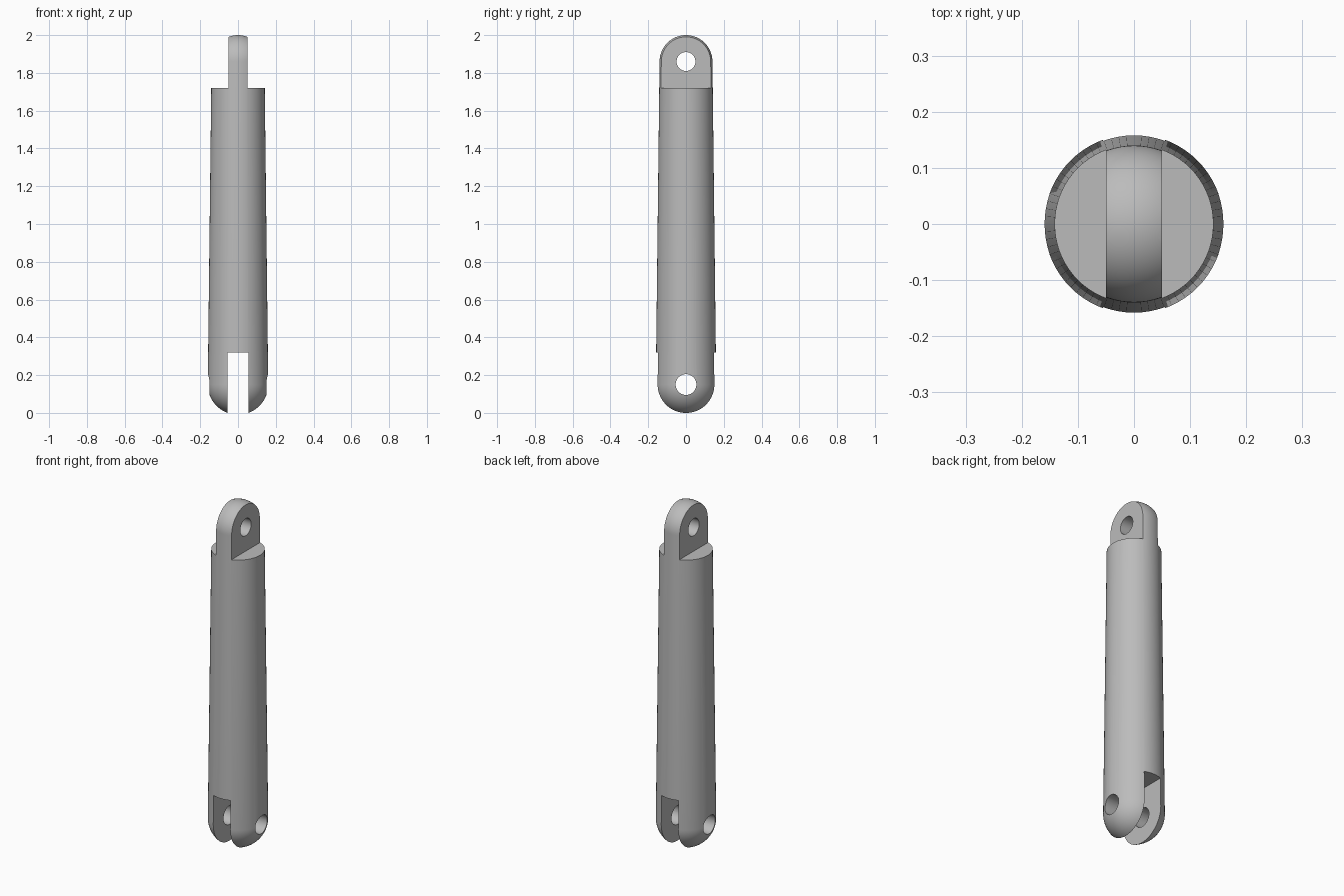
import bpy, bmesh, math
from mathutils import Matrix, Vector

if "Cube" in bpy.data.objects:
    bpy.data.objects.remove(bpy.data.objects["Cube"])

# Main sizes
SEGMENTS = 72
LOW_Z, LOW_R = 0.15, 0.16
HIGH_Z, HIGH_R = 1.86, 0.14
SHOULDER_Z, SLOT_TOP = 1.72, 0.32
TONGUE_HALF, SLOT_HALF = 0.05, 0.055

grey = bpy.data.materials.new("plain grey")
grey.use_nodes = True
colour = (0.5, 0.5, 0.5, 1)
grey.diffuse_color = colour
grey.node_tree.nodes["Principled BSDF"].inputs["Base Color"].default_value = colour


def make_object(name, bm):
    bmesh.ops.recalc_face_normals(bm, faces=bm.faces)
    mesh = bpy.data.meshes.new(name)
    bm.to_mesh(mesh)
    bm.free()
    mesh.materials.append(grey)
    obj = bpy.data.objects.new(name, mesh)
    bpy.context.collection.objects.link(obj)
    return obj


def box(name, low, high):
    low, high = Vector(low), Vector(high)
    bm = bmesh.new()
    bmesh.ops.create_cube(bm, size=1, matrix=Matrix.Translation((low + high) / 2)
                          @ Matrix.Diagonal((*(high - low), 1)))
    return make_object(name, bm)


def pin_hole(name, z, radius):
    bm = bmesh.new()
    turn = Matrix.Translation((0, 0, z)) @ Matrix.Rotation(math.pi / 2, 4, 'Y')
    bmesh.ops.create_cone(bm, cap_ends=True, segments=48, radius1=radius,
                          radius2=radius, depth=1, matrix=turn)
    return make_object(name, bm)


def cut(target, cutter):
    mod = target.modifiers.new(cutter.name, 'BOOLEAN')
    mod.operation = 'DIFFERENCE'
    mod.solver = 'EXACT'
    mod.object = cutter
    bpy.context.view_layer.objects.active = target
    bpy.ops.object.modifier_apply(modifier=mod.name)
    bpy.data.objects.remove(cutter)


# Tapered rod with a round cap at each end, turned on a lathe
steps = 18
angles = [math.pi / 2 * i / steps for i in range(steps + 1)]
profile = [(LOW_R * math.sin(a), LOW_Z - LOW_R * math.cos(a)) for a in angles]
profile += [(HIGH_R * math.cos(a), HIGH_Z + HIGH_R * math.sin(a)) for a in angles]
bm = bmesh.new()
verts = [bm.verts.new((r, 0, z)) for r, z in profile]
edges = [bm.edges.new(pair) for pair in zip(verts, verts[1:])]
bmesh.ops.spin(bm, geom=verts + edges, cent=(0, 0, 0), axis=(0, 0, 1),
               angle=math.tau, steps=SEGMENTS)
bmesh.ops.remove_doubles(bm, verts=bm.verts, dist=0.0001)
rod = make_object("link_rod", bm)

# Shoulders beside the top tongue
for name, side in (("left_shoulder", 1), ("right_shoulder", -1)):
    xs = sorted((side * TONGUE_HALF, side))
    cut(rod, box(name, (xs[0], -1, SHOULDER_Z), (xs[1], 1, 3)))

# Slot between the two fork arms, and the pin holes
cut(rod, box("fork_slot", (-SLOT_HALF, -1, -1), (SLOT_HALF, 1, SLOT_TOP)))
cut(rod, pin_hole("fork_hole", LOW_Z, 0.055))
cut(rod, pin_hole("tongue_hole", HIGH_Z, 0.05))

# Smooth round surfaces, crisp cut edges
bpy.ops.object.select_all(action='DESELECT')
rod.select_set(True)
bpy.context.view_layer.objects.active = rod
bpy.ops.object.shade_smooth_by_angle(angle=math.radians(30))
